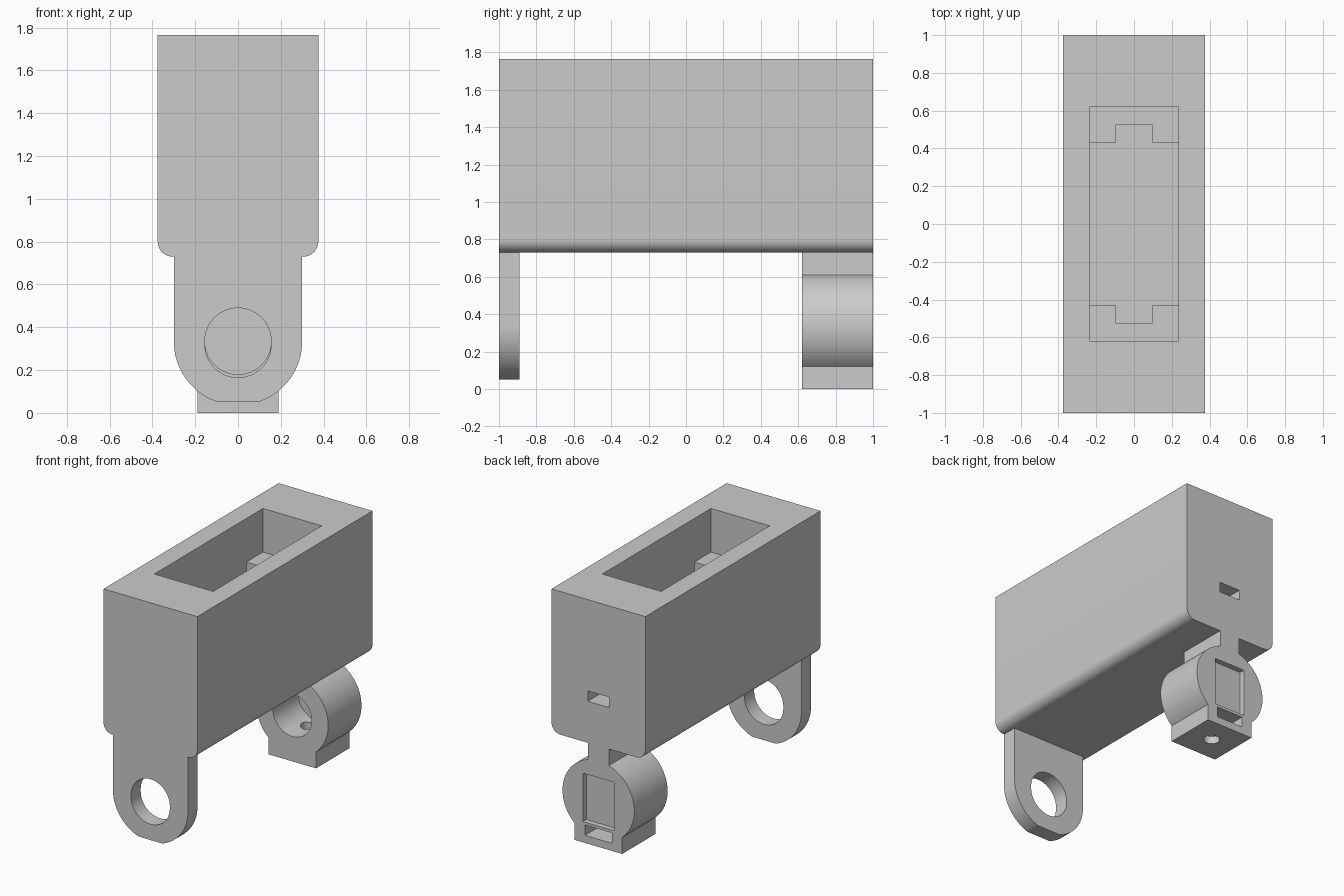
import bpy, bmesh
from math import sin, cos, pi, radians, asin, acos

if "Cube" in bpy.data.objects:
    bpy.data.objects.remove(bpy.data.objects["Cube"], do_unlink=True)

GREY = (0.6, 0.6, 0.6, 1)
mat = bpy.data.materials.new("plain grey")
mat.use_nodes = True
mat.diffuse_color = GREY
mat.node_tree.nodes["Principled BSDF"].inputs["Base Color"].default_value = GREY


def arc(cx, cz, r, a0, a1, n=24):
    return [(cx + r * cos(a0 + (a1 - a0) * i / n), cz + r * sin(a0 + (a1 - a0) * i / n))
            for i in range(n + 1)]


def finish(name, bm):
    bmesh.ops.recalc_face_normals(bm, faces=bm.faces)
    me = bpy.data.meshes.new(name)
    bm.to_mesh(me)
    bm.free()
    me.materials.append(mat)
    ob = bpy.data.objects.new(name, me)
    bpy.context.collection.objects.link(ob)
    return ob


def prism(name, pts, y0, y1):
    """Extrude an x-z outline along y."""
    bm = bmesh.new()
    face = bm.faces.new([bm.verts.new((x, y0, z)) for x, z in pts])
    ext = bmesh.ops.extrude_face_region(bm, geom=[face])
    moved = [v for v in ext["geom"] if isinstance(v, bmesh.types.BMVert)]
    bmesh.ops.translate(bm, verts=moved, vec=(0, y1 - y0, 0))
    return finish(name, bm)


def block(hx, y0, y1, z0, z1):
    return prism("cutter", [(-hx, z0), (hx, z0), (hx, z1), (-hx, z1)], y0, y1)


def cut(ob, cutters):
    """Subtract the cutters, bake the result and remove them."""
    for c in cutters:
        c.hide_render = True
        m = ob.modifiers.new("cut", 'BOOLEAN')
        m.operation, m.solver, m.object = 'DIFFERENCE', 'EXACT', c
    dg = bpy.context.evaluated_depsgraph_get()
    baked = bpy.data.meshes.new_from_object(ob.evaluated_get(dg))
    ob.modifiers.clear()
    ob.data = baked
    for c in cutters:
        bpy.data.objects.remove(c, do_unlink=True)


def smooth(ob):
    bpy.ops.object.select_all(action='DESELECT')
    ob.select_set(True)
    bpy.context.view_layer.objects.active = ob
    bpy.ops.object.shade_smooth_by_angle(angle=radians(30))


# Housing: tall box with rounded lower edges and a stepped pocket
W, BASE, TOP, R = 0.375, 0.73, 1.765, 0.07
outline = (arc(-W + R, BASE + R, R, pi, 1.5 * pi, 10)
           + arc(W - R, BASE + R, R, 1.5 * pi, 2 * pi, 10) + [(W, TOP), (-W, TOP)])
housing = prism("housing", outline, -1, 1)
FLOOR, LEDGE = 1.03, 1.45
cut(housing, [
    block(0.235, -0.62, 0.62, LEDGE, TOP + 0.1),    # wide upper pocket
    block(0.235, -0.43, 0.43, FLOOR, LEDGE + 0.1),  # deep lower pocket
    block(0.098, -0.525, 0.525, FLOOR, LEDGE + 0.1),  # ledge notches
    block(0.085, 0.4, 1.1, FLOOR, FLOOR + 0.075),   # cable slot
])
smooth(housing)

# Front lug: rounded tab with a through hole
AXIS, LUG = 0.335, 0.30
flat = asin((AXIS - 0.05) / LUG)
lug = prism("front_lug", [(-LUG, BASE)] + arc(0, AXIS, LUG, pi, pi + flat)
            + arc(0, AXIS, LUG, 2 * pi - flat, 2 * pi) + [(LUG, BASE)], -1, -0.89)
hole = arc(0, AXIS, 0.155, 0, pi, 32) + arc(0, AXIS - 0.015, 0.155, pi, 2 * pi, 32)
cut(lug, [prism("cutter", hole, -1.1, -0.8)])
smooth(lug)

# Rear holder: neck, barrel and foot in one outline
RAD, NECK, FOOT = 0.287, 0.083, 0.19
up, down = acos(NECK / RAD), -acos(FOOT / RAD)
right = [(FOOT, 0)] + arc(0, AXIS, RAD, down, up, 40) + [(NECK, BASE)]
holder = prism("rear_holder", right + [(-x, z) for x, z in reversed(right)], 0.62, 1)

# Vertical screw hole through the foot into the bore
bm = bmesh.new()
bmesh.ops.create_cone(bm, cap_ends=True, segments=32, radius1=0.055, radius2=0.055, depth=0.35)
bmesh.ops.translate(bm, verts=bm.verts, vec=(0, 0.81, 0.1))
screw = finish("cutter", bm)
cut(holder, [
    prism("cutter", arc(0, AXIS, 0.155, 0, 2 * pi, 64)[:-1], 0.5, 0.91),  # bore
    block(0.125, 0.96, 1.1, 0.15, 0.5),    # rear panel recess
    block(0.108, 0.70, 1.1, 0.055, 0.13),  # nut slot
    screw,
])
smooth(holder)
